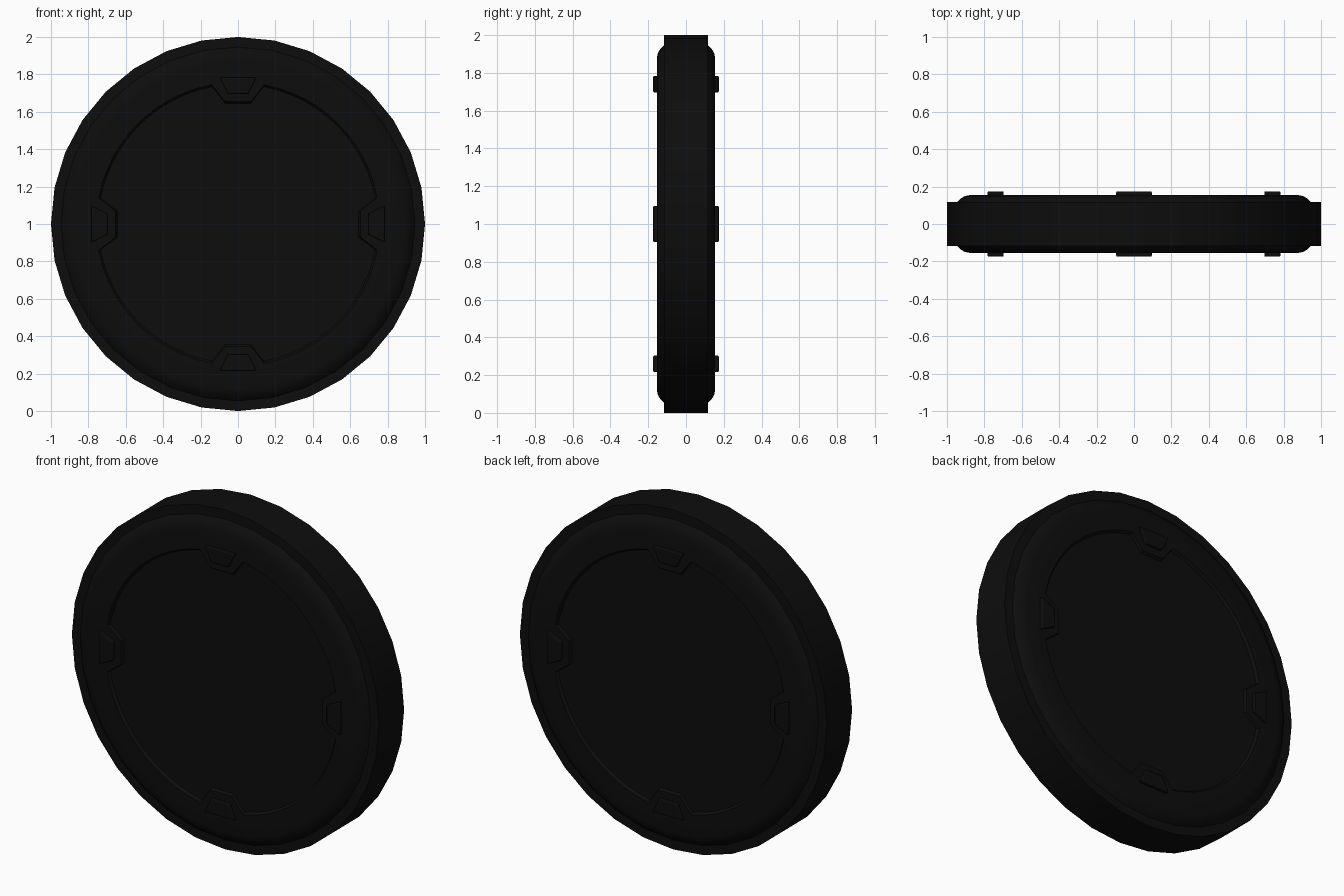
import bpy, bmesh, math
from mathutils import Matrix

if "Cube" in bpy.data.objects:
    bpy.data.objects.remove(bpy.data.objects["Cube"])

SIDES = 32
CENTRE_Z = 1.0

black = bpy.data.materials.new("matte_black")
black.diffuse_color = (0.004, 0.004, 0.004, 1)
black.use_nodes = True
black.node_tree.nodes["Principled BSDF"].inputs["Base Color"].default_value = black.diffuse_color


def finish(name, bm, bevel=0.0):
    """Turn a bmesh into a shaded object."""
    bmesh.ops.recalc_face_normals(bm, faces=bm.faces)
    mesh = bpy.data.meshes.new(name)
    bm.to_mesh(mesh)
    bm.free()
    mesh.materials.append(black)
    obj = bpy.data.objects.new(name, mesh)
    bpy.context.collection.objects.link(obj)
    bpy.ops.object.select_all(action='DESELECT')
    obj.select_set(True)
    bpy.context.view_layer.objects.active = obj
    bpy.ops.object.shade_smooth_by_angle(angle=math.radians(32))
    if bevel:
        mod = obj.modifiers.new("soft_edges", 'BEVEL')
        mod.width = bevel
        mod.segments = 2
    return obj


def loop(bm, points, y):
    return [bm.verts.new((x, y, z + CENTRE_Z)) for x, z in points]


def bridge(bm, a, b):
    for i in range(len(a)):
        j = (i + 1) % len(a)
        bm.faces.new((a[i], a[j], b[j], b[i]))


def circle(r):
    return [(r * math.sin(2 * math.pi * i / SIDES), r * math.cos(2 * math.pi * i / SIDES))
            for i in range(SIDES)]


def panel_outline(r=0.758, half=0.14, notch=0.07, depth=0.655, steps=12):
    """Circle with four trapezoid tabs pushed inwards, clockwise from the top."""
    edge = math.asin(half / r)
    pts = []
    for q in range(4):
        c, s = round(math.cos(q * math.pi / 2)), round(math.sin(q * math.pi / 2))
        local = [(-notch, depth), (notch, depth)]
        for i in range(steps + 1):
            a = edge + (math.pi / 2 - 2 * edge) * i / steps
            local.append((r * math.sin(a), r * math.cos(a)))
        pts += [(x * c + z * s, z * c - x * s) for x, z in local]
    return pts


# Disc body: flat rim, rounded shoulder, face ring and recessed panel on both sides
bm = bmesh.new()
profile = [(1.0, 0.1175), (0.946, 0.1175), (0.93, 0.134), (0.905, 0.149), (0.88, 0.154)]
outline = panel_outline()
rims = []
for side in (-1, 1):
    rings = [loop(bm, circle(r), side * y) for r, y in profile]
    rims.append(rings[0])
    for a, b in zip(rings, rings[1:]):
        bridge(bm, a, b)
    top = loop(bm, outline, side * 0.154)
    floor = loop(bm, [(x * 0.985, z * 0.985) for x, z in outline], side * 0.139)
    bridge(bm, top, floor)
    bm.faces.new(floor)
    edges = []
    for ring in (rings[-1], top):
        for i, v in enumerate(ring):
            w = ring[(i + 1) % len(ring)]
            edges.append(bm.edges.get((v, w)) or bm.edges.new((v, w)))
    bmesh.ops.triangle_fill(bm, edges=edges, use_beauty=True, normal=(0, side, 0))
bridge(bm, rims[0], rims[1])
finish("disc_body", bm)

# Raised trapezoid pads, four on each face
for side, label in ((-1, "front"), (1, "back")):
    for q in range(4):
        bm = bmesh.new()
        shape = [(-0.097, 0.783), (0.097, 0.783), (0.055, 0.697), (-0.055, 0.697)]
        low = loop(bm, shape, side * 0.14)
        high = loop(bm, shape, side * 0.174)
        bridge(bm, low, high)
        bm.faces.new(low)
        bm.faces.new(high)
        bmesh.ops.rotate(bm, verts=bm.verts, cent=(0, 0, CENTRE_Z),
                         matrix=Matrix.Rotation(q * math.pi / 2, 3, 'Y'))
        finish(f"{label}_pad_{q + 1}", bm, bevel=0.005)
